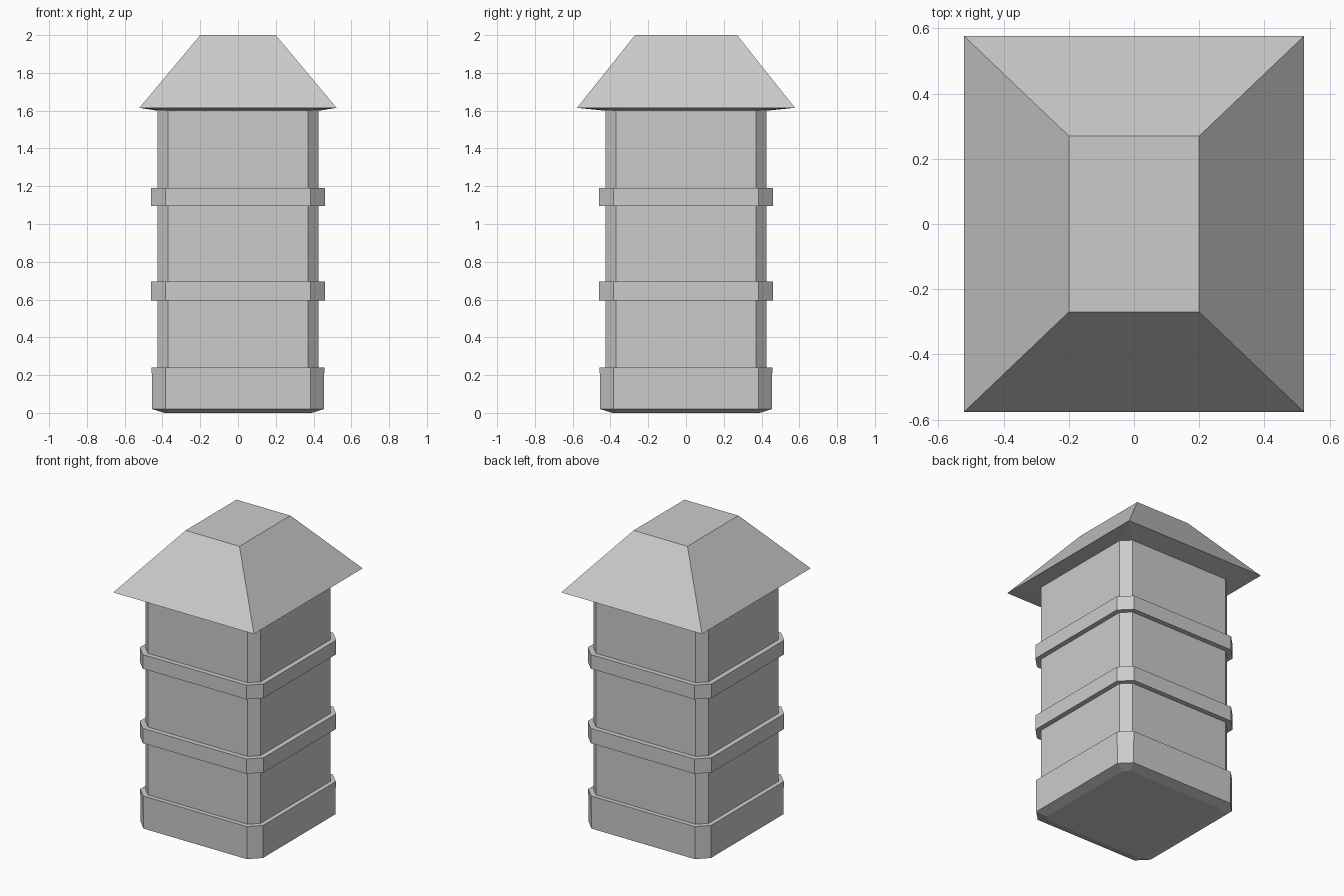
import bpy, bmesh

if "Cube" in bpy.data.objects:
    bpy.data.objects.remove(bpy.data.objects["Cube"])


def ring(bm, hx, hy, c, z):
    """Rectangle with corners cut by c, counter-clockwise."""
    pts = [(hx - c, -hy), (hx, -hy + c), (hx, hy - c), (hx - c, hy),
           (-hx + c, hy), (-hx, hy - c), (-hx, -hy + c), (-hx + c, -hy)]
    return [bm.verts.new((x, y, z)) for x, y in pts]


def loft(name, sections, cap_bottom=False, cap_top=False):
    """Skin a stack of rings into one flat-shaded shell."""
    bm = bmesh.new()
    rings = [ring(bm, *s) for s in sections]
    for a, b in zip(rings, rings[1:]):
        for i in range(8):
            j = (i + 1) % 8
            bm.faces.new((a[i], a[j], b[j], b[i]))
    if cap_bottom:
        bm.faces.new(rings[0][::-1])
    if cap_top:
        bm.faces.new(rings[-1])
    # Merges the corner pairs where the cut is zero
    bmesh.ops.remove_doubles(bm, verts=bm.verts, dist=0.0001)
    mesh = bpy.data.meshes.new(name)
    bm.to_mesh(mesh)
    bm.free()
    obj = bpy.data.objects.new(name, mesh)
    bpy.context.collection.objects.link(obj)
    return obj


# Tower: bevelled foot, plinth, and two raised bands around the shaft
SHAFT, CUT = 0.427, 0.057
tower = [(0.39, 0.39, 0.03, 0.0), (0.454, 0.454, 0.07, 0.02),
         (0.457, 0.457, 0.072, 0.24), (SHAFT, SHAFT, CUT, 0.24)]
for low, high in ((0.595, 0.695), (1.095, 1.19)):
    tower += [(SHAFT, SHAFT, CUT, low), (0.46, 0.46, 0.075, low),
              (0.46, 0.46, 0.075, high), (SHAFT, SHAFT, CUT, high)]
tower.append((SHAFT, SHAFT, CUT, 1.6))
loft("tower_body", tower, cap_bottom=True)

# Roof: sloping soffit, wide eaves and flat-topped hips
loft("roof", [(SHAFT, SHAFT, CUT, 1.6), (0.522, 0.577, 0, 1.615),
              (0.2, 0.27, 0, 2.0)], cap_top=True)
